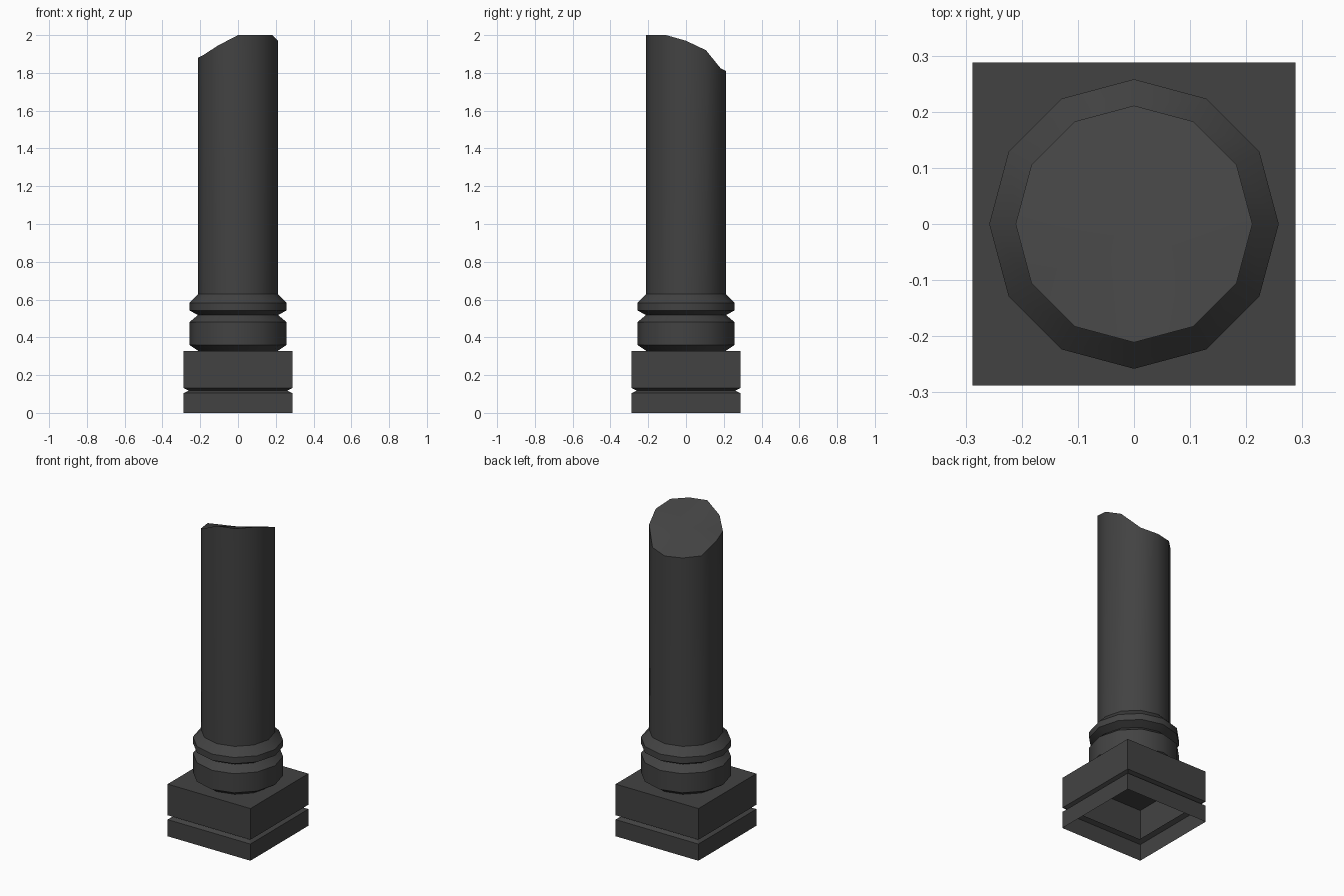
import bpy, bmesh, math

if "Cube" in bpy.data.objects:
    bpy.data.objects.remove(bpy.data.objects["Cube"])

stone = bpy.data.materials.new("dark grey stone")
stone.diffuse_color = (0.055, 0.055, 0.055, 1)
stone.use_nodes = True
stone.node_tree.nodes["Principled BSDF"].inputs["Base Color"].default_value = stone.diffuse_color


def loft(name, rings, cap_bottom=False, cap_centre=None, smooth=False):
    """Skin a stack of point rings into one shell, optionally capped."""
    bm = bmesh.new()
    loops = [[bm.verts.new(p) for p in ring] for ring in rings]
    n = len(loops[0])
    for lo, hi in zip(loops, loops[1:]):
        for i in range(n):
            j = (i + 1) % n
            bm.faces.new((lo[i], lo[j], hi[j], hi[i]))
    if cap_bottom:
        bm.faces.new(loops[0][::-1])
    if cap_centre:
        c = bm.verts.new(cap_centre)
        for i in range(n):
            bm.faces.new((loops[-1][i], loops[-1][(i + 1) % n], c))
    else:
        bm.faces.new(loops[-1])
    me = bpy.data.meshes.new(name)
    bm.to_mesh(me)
    bm.free()
    me.materials.append(stone)
    ob = bpy.data.objects.new(name, me)
    bpy.context.collection.objects.link(ob)
    if smooth:
        bpy.ops.object.select_all(action='DESELECT')
        ob.select_set(True)
        bpy.context.view_layer.objects.active = ob
        bpy.ops.object.shade_smooth_by_angle(angle=math.radians(35))
    return ob


def square(h, z):
    return [(-h, -h, z), (h, -h, z), (h, h, z), (-h, h, z)]


def circle(r, heights):
    return [(r * math.cos(math.radians(30 * i)), r * math.sin(math.radians(30 * i)), z)
            for i, z in enumerate(heights)]


# square plinth with a groove, open underneath
plinth = [(0.288, 0), (0.288, 0.105), (0.26, 0.118), (0.288, 0.132), (0.288, 0.328)]
loft("plinth", [square(h, z) for h, z in plinth])

# twelve-sided shaft with two mouldings and a slanted broken top
profile = [(0.21, 0.328), (0.258, 0.36), (0.258, 0.48), (0.212, 0.518),
           (0.258, 0.543), (0.258, 0.582), (0.211, 0.63)]
broken = [1.97, 1.92, 1.825, 1.81, 1.815, 1.82, 1.88, 1.895, 1.945, 2.0, 2.0, 2.0]
rings = [circle(r, [z] * 12) for r, z in profile] + [circle(0.211, broken)]
loft("broken_column", rings, cap_centre=(0, 0, 1.915), smooth=True)
